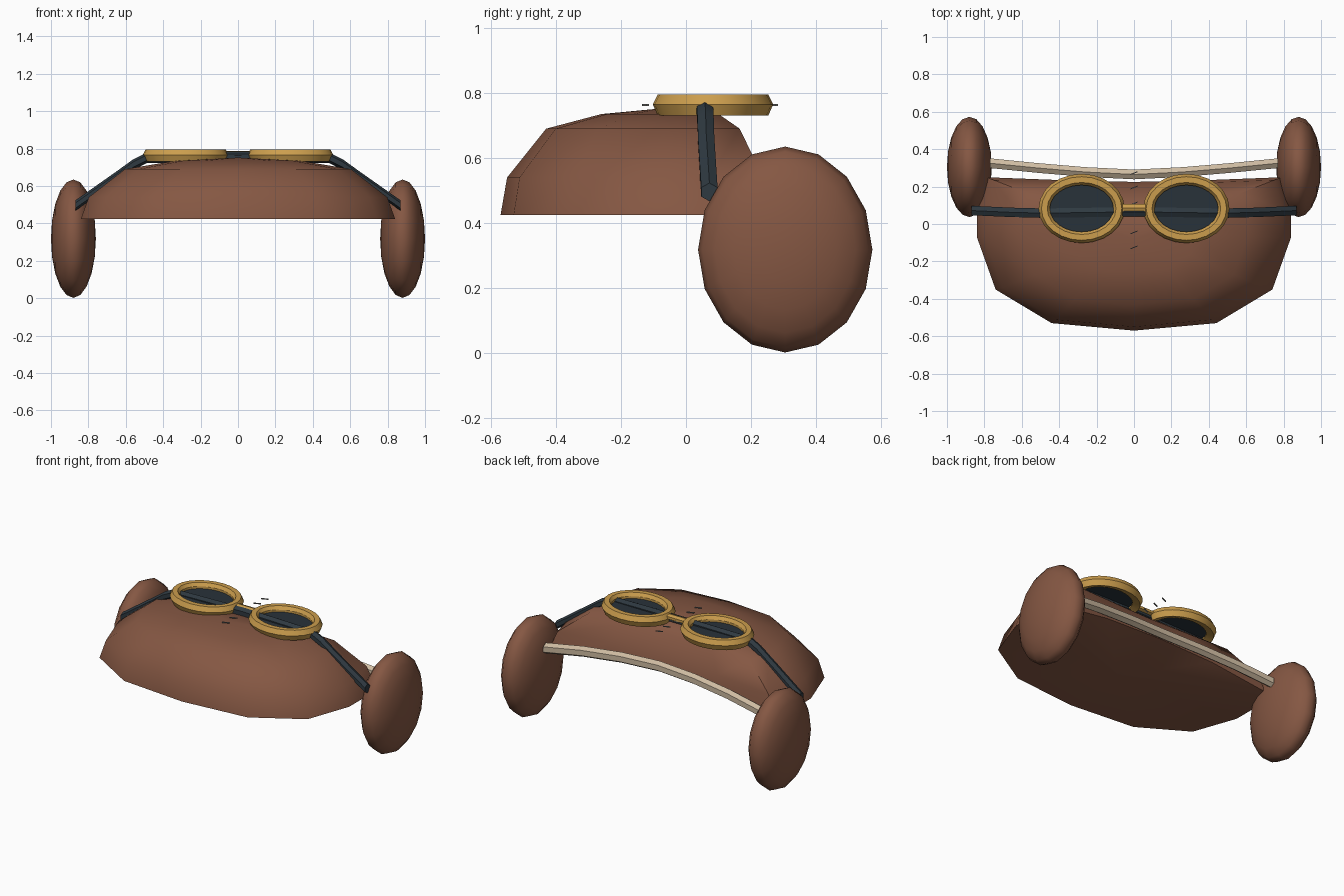
import bpy, bmesh, math
from mathutils import Vector

cube = bpy.data.objects.get("Cube")
if cube:
    bpy.data.objects.remove(cube, do_unlink=True)


def material(name, rgb):
    m = bpy.data.materials.new(name)
    m.use_nodes = True
    m.diffuse_color = (*rgb, 1)
    m.node_tree.nodes["Principled BSDF"].inputs["Base Color"].default_value = (*rgb, 1)
    return m


leather = material("brown leather", (0.235, 0.096, 0.056))
brass = material("brass", (0.60, 0.34, 0.075))
strap_mat = material("dark strap", (0.028, 0.041, 0.052))
lens_mat = material("dark lens", (0.022, 0.032, 0.042))
cream = material("cream trim", (0.62, 0.50, 0.36))
grey = material("grey stitch", (0.22, 0.22, 0.21))


def finish(name, bm, mat, angle=35):
    bmesh.ops.recalc_face_normals(bm, faces=bm.faces[:])
    mesh = bpy.data.meshes.new(name)
    bm.to_mesh(mesh)
    bm.free()
    mesh.materials.append(mat)
    mesh.shade_smooth()
    mesh.set_sharp_from_angle(angle=math.radians(angle))
    ob = bpy.data.objects.new(name, mesh)
    bpy.context.collection.objects.link(ob)
    return ob


def loft(bm, rings, close=False):
    """Join closed loops of points with quads; returns the vertex loops."""
    loops = [[bm.verts.new(p) for p in ring] for ring in rings]
    pairs = list(zip(loops, loops[1:]))
    if close:
        pairs.append((loops[-1], loops[0]))
    n = len(loops[0])
    for a, b in pairs:
        for i in range(n):
            j = (i + 1) % n
            bm.faces.new((a[i], a[j], b[j], b[i]))
    return loops


def sweep(name, path, half_y, half_z, mat, sides=6):
    """Bar running along x, with an elliptical section at each path point."""
    bm = bmesh.new()
    rings = []
    for x, y, z in path:
        rings.append([(x, y + half_y * math.cos(t), z + half_z * math.sin(t))
                      for t in (math.tau * (k + 0.5) / sides for k in range(sides))])
    loops = loft(bm, rings)
    bm.faces.new(loops[0])
    bm.faces.new(loops[-1])
    return finish(name, bm, mat, 25)


def mirrored(half):
    return [(-x, y, z) for x, y, z in reversed(half) if x > 0] + half


# Cap body: one outline, shrunk level by level up to the crown
half = [(0, -.57, 0), (.44, -.53, 0), (.74, -.35, 0), (.84, -.07, 0),
        (.84, .08, 0), (.79, .25, .02), (.4, .235, .08), (0, .225, .10)]
outline = half + [(-x, y, z) for x, y, z in reversed(half[1:-1])]
levels = [(1, -.57, .25, .425, 1), (.95, -.55, .235, .54, .3),
          (.72, -.43, .165, .69, 0), (.4, -.26, .10, .735, 0)]
bm = bmesh.new()
rings = []
for sx, front, back, z, lift in levels:
    rings.append([(x * sx, front + (y + .57) / .82 * (back - front), z + dz * lift)
                  for x, y, dz in outline])
loops = loft(bm, rings)
apex = bm.verts.new((0, -.08, .752))
under = bm.verts.new((0, -.15, .44))
for loop, tip in ((loops[-1], apex), (loops[0], under)):
    for i, v in enumerate(loop):
        bm.faces.new((v, loop[(i + 1) % len(loop)], tip))
finish("cap_body", bm, leather, 50)

# Round ear flaps, poles pointing sideways
for side, label in ((1, "left"), (-1, "right")):
    bm = bmesh.new()
    bmesh.ops.create_uvsphere(bm, u_segments=16, v_segments=10, radius=1)
    for v in bm.verts:
        a, b, c = v.co
        v.co = Vector((side * .88 + .12 * c, .305 + .268 * a, .3185 + .3165 * b))
    finish(label + "_ear_flap", bm, leather, 60)

# Trim along the back edge
sweep("back_trim", mirrored([(0, .265, .535), (.26, .278, .527),
                             (.52, .30, .505), (.77, .325, .47)]), .03, .034, cream)

# Goggle strap over the crown
sweep("goggle_strap", mirrored([(0, .065, .757), (.49, .058, .75), (.56, .06, .715),
                                (.65, .062, .65), (.87, .072, .495)]), .029, .028, strap_mat)

# Goggle frames and lenses
SECTION = [(.06, .765), (.045, .795), (.014, .795), (0, .775), (0, .745), (.045, .73)]
for side, label in ((1, "left"), (-1, "right")):
    bm = bmesh.new()
    rings = []
    for k in range(24):
        t = math.tau * k / 24
        rings.append([(side * .28 + (.17 + r) * math.cos(t),
                       .083 + (.125 + r) * math.sin(t), z) for r, z in SECTION])
    loft(bm, rings, close=True)
    finish(label + "_goggle_frame", bm, brass, 30)

    bm = bmesh.new()
    bmesh.ops.create_cone(bm, cap_ends=True, segments=24, radius1=1, radius2=1, depth=.008)
    for v in bm.verts:
        v.co = Vector((side * .28 + .178 * v.co.x, .083 + .133 * v.co.y, .757 + v.co.z))
    finish(label + "_lens", bm, lens_mat)

# Bridge between the frames
sweep("goggle_bridge", [(-.075, .085, .772), (.075, .085, .772)], .026, .016, brass)

# Small stitches along the centre line
for n, y in enumerate((-.125, -.045, .11, .195, .272)):
    sweep("stitch_%d" % (n + 1), [(-.02, y - .008, .763), (.02, y + .008, .763)],
          .004, .004, grey, 4)
